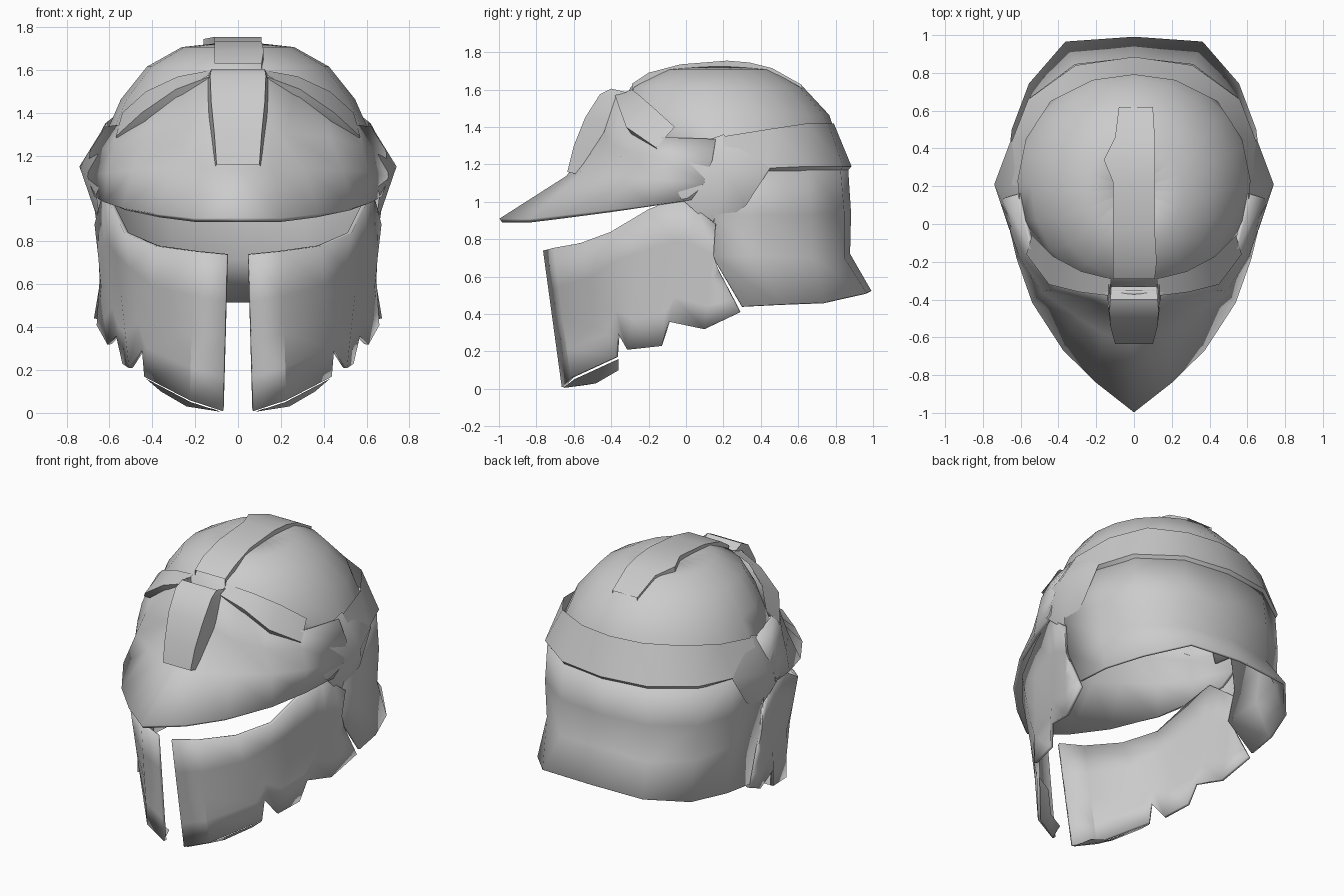
import bpy, bmesh
from math import sin, cos, pi, radians


def finish(name, verts, faces, mirror=False, thick=0.0, angle=50):
    """Mesh object with optional x mirror, thickness and angle-based shading."""
    me = bpy.data.meshes.new(name)
    me.from_pydata(verts, [], faces)
    bm = bmesh.new()
    bm.from_mesh(me)
    bmesh.ops.recalc_face_normals(bm, faces=bm.faces)
    bm.to_mesh(me)
    bm.free()
    ob = bpy.data.objects.new(name, me)
    bpy.context.collection.objects.link(ob)
    if mirror:
        ob.modifiers.new("mirror", 'MIRROR').merge_threshold = 0.002
    if thick:
        s = ob.modifiers.new("thickness", 'SOLIDIFY')
        s.thickness = thick
        s.offset = 0
    bpy.ops.object.select_all(action='DESELECT')
    ob.select_set(True)
    bpy.context.view_layer.objects.active = ob
    bpy.ops.object.shade_smooth_by_angle(angle=radians(angle))
    return ob


def loft(name, rows, closed=False, skip=(), **kw):
    """Quad skin across rows of equal length; skip leaves out (row, column) cells."""
    n = len(rows[0])
    verts = [p for r in rows for p in r]
    faces = []
    for i in range(len(rows) - 1):
        for j in range(n if closed else n - 1):
            if (i, j) not in skip:
                k = (j + 1) % n
                faces.append((i * n + j, i * n + k, (i + 1) * n + k, (i + 1) * n + j))
    return finish(name, verts, faces, **kw)


# Skull dome: stacked oval rings (z, half width, front y, back y), open behind the visor
rings = [(1.725, .03, .15, .22), (1.70, .26, -.12, .46), (1.61, .42, -.29, .62),
         (1.46, .54, -.36, .76), (1.30, .61, -.40, .81), (1.16, .65, -.42, .85)]
N = 20
loft("skull_dome",
     [[(w * sin(2 * pi * k / N), (f + b) / 2 - (b - f) / 2 * cos(2 * pi * k / N), z)
       for k in range(N)] for z, w, f, b in rings], closed=True, thick=.015,
     skip=[(4, k) for k in (16, 17, 18, 19, 0, 1, 2, 3)])

# Visor: brow slope running out to a pointed beak
visor = [
    [(0, -.36, 1.58), (.14, -.36, 1.57), (.26, -.33, 1.50), (.42, -.26, 1.40), (.54, -.12, 1.34), (.61, .16, 1.33)],
    [(0, -.46, 1.36), (.14, -.43, 1.36), (.22, -.39, 1.30), (.42, -.34, 1.28), (.57, -.16, 1.24), (.68, .14, 1.22)],
    [(0, -.63, 1.13), (.16, -.57, 1.13), (.30, -.48, 1.13), (.48, -.35, 1.13), (.60, -.16, 1.12), (.69, .10, 1.10)],
    [(0, -.99, .90), (.20, -.83, .90), (.37, -.66, .92), (.53, -.41, .95), (.61, -.18, .98), (.66, .03, 1.01)],
]
loft("visor", visor, mirror=True, thick=.025)

# Raised brow lip arching over the recesses beside the forehead plate
loft("brow_lip", [
    [(.12, -.29, 1.60), (.28, -.25, 1.57), (.43, -.17, 1.50), (.54, -.06, 1.40)],
    [(.13, -.38, 1.57), (.29, -.36, 1.51), (.45, -.32, 1.40), (.57, -.16, 1.29)],
    [(.13, -.36, 1.53), (.26, -.34, 1.47), (.43, -.29, 1.36), (.55, -.14, 1.26)],
], mirror=True)

# Forehead plate: upright tapered slab (y, z, half width)
plate = [(-.635, 1.16, .10), (-.60, 1.30, .11), (-.54, 1.45, .125), (-.46, 1.575, .13),
         (-.40, 1.605, .125), (-.33, 1.55, .12)]
loft("forehead_plate", [[(0, y, z), (w, y, z), (w + .015, y + .13, z - .03)] for y, z, w in plate],
     mirror=True, angle=35)

# Crest strip along the top (y, z, left x, right x)
crest = [(-.29, 1.63, -.11, .11), (-.20, 1.69, -.11, .12), (-.03, 1.735, -.11, .11),
         (.22, 1.755, -.11, .11), (.34, 1.745, -.16, .11), (.46, 1.715, -.10, .11), (.62, 1.625, -.08, .10)]
loft("crest_strip", [[(a, y, z - .05), (a, y, z), (b, y, z), (b, y, z - .05)]
                     for y, z, a, b in crest], closed=True, angle=35)

# Rear band: overhanging ledge between dome and neck guard
loft("rear_band", [
    [(.62, .20, 1.35), (.57, .45, 1.39), (.44, .65, 1.42), (.22, .76, 1.42), (0, .79, 1.42)],
    [(.71, .22, 1.18), (.65, .43, 1.18), (.56, .66, 1.19), (.31, .84, 1.19), (0, .885, 1.19)],
    [(.66, .20, 1.15), (.62, .42, 1.16), (.54, .65, 1.16), (.30, .82, 1.16), (0, .86, 1.16)],
], mirror=True)

# Neck guard: curved wall with flared lower lip
loft("neck_guard", [
    [(.66, .12, 1.16), (.62, .42, 1.17), (.54, .65, 1.17), (.30, .82, 1.17), (0, .86, 1.17)],
    [(.66, .15, .93), (.63, .42, .93), (.55, .66, .93), (.31, .84, .94), (0, .875, .94)],
    [(.62, .14, .71), (.60, .42, .71), (.53, .67, .70), (.31, .84, .70), (0, .87, .72)],
    [(.665, .30, .44), (.64, .50, .45), (.55, .74, .46), (.36, .96, .51), (0, .985, .52)],
], mirror=True, thick=.015)

# Ear bosses: faceted bumps over the hinges
rim = [(.61, .20, 1.36), (.65, .45, 1.18), (.66, .32, .98), (.64, .15, .86),
       (.66, -.03, 1.02), (.59, -.12, 1.25)]
finish("ear_boss", [(.74, .21, 1.15)] + rim,
       [(0, i + 1, (i + 1) % len(rim) + 1) for i in range(len(rim))], mirror=True, angle=70)

# Cheek guards: flat front strip, then side panel with a ragged lower edge
top = [(.05, -.755, .74), (.20, -.70, .755), (.38, -.56, .78), (.52, -.40, .84), (.58, -.20, .96),
       (.62, -.03, 1.03), (.64, .06, .96), (.66, .16, .88), (.63, .13, .72)]
low = [(.07, -.655, .01), (.22, -.61, .06), (.43, -.37, .17), (.44, -.36, .30), (.50, -.31, .21),
       (.53, -.13, .23), (.56, -.09, .36), (.60, .10, .32), (.65, .29, .41)]


def between(t):
    return [tuple(p + (q - p) * t for p, q in zip(a, b)) for a, b in zip(top, low)]


loft("cheek_guard", [between(t) for t in (0, .3, .55, .78, 1)], mirror=True, thick=.02, angle=25)

# Chin cups: folded lower corners under the cheeks
loft("chin_cup", [[(.08, -.655, .005), (.22, -.60, .05), (.43, -.36, .16)],
                  [(.12, -.54, .02), (.24, -.48, .03), (.36, -.36, .10)]], mirror=True)
